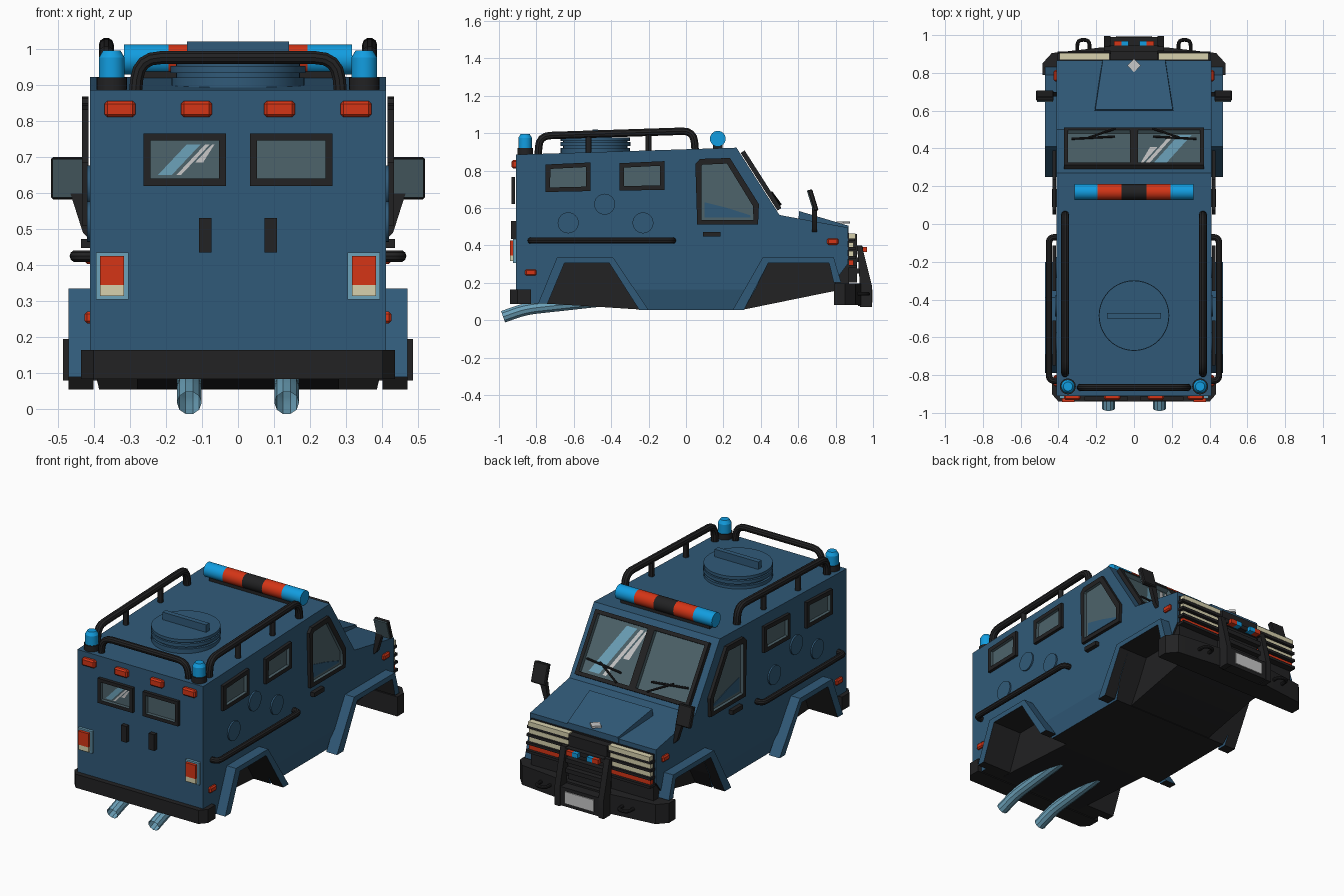
import bpy, bmesh, math
from mathutils import Vector, Matrix

if "Cube" in bpy.data.objects:
    bpy.data.objects.remove(bpy.data.objects["Cube"])

def mat(name, r, g, b):
    m = bpy.data.materials.new(name)
    m.diffuse_color = (r, g, b, 1)
    m.use_nodes = True
    m.node_tree.nodes["Principled BSDF"].inputs["Base Color"].default_value = m.diffuse_color
    return m

BLUE = mat("body_blue", 0.030, 0.102, 0.190)
BLACK = mat("trim_black", 0.016, 0.016, 0.017)
RED = mat("lamp_red", 0.66, 0.035, 0.008)
LAMP = mat("lamp_blue", 0.006, 0.34, 0.75)
CREAM = mat("lamp_cream", 0.68, 0.64, 0.42)
STEEL = mat("steel_blue", 0.15, 0.36, 0.49)
GLASS = mat("glass_grey", 0.075, 0.125, 0.145)
GREY = mat("light_grey", 0.58, 0.58, 0.58)

def finish(name, bm, *mats, recalc=True):
    if recalc:
        bmesh.ops.recalc_face_normals(bm, faces=bm.faces)
    me = bpy.data.meshes.new(name)
    bm.to_mesh(me)
    bm.free()
    for m in mats:
        me.materials.append(m)
    ob = bpy.data.objects.new(name, me)
    bpy.context.collection.objects.link(ob)
    return ob

def box(name, m, x, y, z, bevel=0, tilt=0):
    """Box from (lo, hi) ranges, optionally bevelled and tilted about x."""
    bm = bmesh.new()
    bmesh.ops.create_cube(bm, size=1)
    bmesh.ops.scale(bm, vec=(abs(x[1]-x[0]), y[1]-y[0], z[1]-z[0]), verts=bm.verts)
    if bevel:
        bmesh.ops.bevel(bm, geom=bm.edges[:], offset=bevel, segments=1, affect='EDGES')
    c = Vector((sum(x)/2, sum(y)/2, sum(z)/2))
    bm.transform(Matrix.Translation(c) @ Matrix.Rotation(tilt, 4, 'X'))
    return finish(name, bm, m)

def prism(name, pts, axis, lo, hi, m, under=None):
    """Extrude a 2D outline along an axis; 'under' colours downward faces."""
    def p(a, b, c):
        return {'x': (c, a, b), 'y': (a, c, b), 'z': (a, b, c)}[axis]
    bm = bmesh.new()
    A = [bm.verts.new(p(a, b, lo)) for a, b in pts]
    B = [bm.verts.new(p(a, b, hi)) for a, b in pts]
    bm.faces.new(A)
    bm.faces.new(B[::-1])
    for i in range(len(pts)):
        j = (i+1) % len(pts)
        bm.faces.new((A[i], A[j], B[j], B[i]))
    bmesh.ops.recalc_face_normals(bm, faces=bm.faces)
    if under:
        for f in bm.faces:
            f.material_index = int(f.normal.z < -0.1)
    return finish(name, bm, m, *([under] if under else []))

def cyl(name, m, c, r, h, axis='Z', n=24, r2=None):
    bm = bmesh.new()
    bmesh.ops.create_cone(bm, cap_ends=True, segments=n, radius1=r, radius2=r if r2 is None else r2, depth=h)
    rot = {'Z': Matrix(), 'X': Matrix.Rotation(math.pi/2, 4, 'Y'), 'Y': Matrix.Rotation(math.pi/2, 4, 'X')}[axis]
    bm.transform(Matrix.Translation(c) @ rot)
    return finish(name, bm, m)

def tube(name, m, pts, r, fillet=0.05, caps=True):
    """Round bar along a path with filleted corners."""
    P = [Vector(p) for p in pts]
    path = [P[0]]
    for a, b, c in zip(P, P[1:], P[2:]):
        s, e = b+(a-b).normalized()*fillet, b+(c-b).normalized()*fillet
        path += [s*(1-t)**2 + b*2*t*(1-t) + e*t*t for t in (0, .25, .5, .75, 1)]
    path.append(P[-1])
    cu = bpy.data.curves.new(name, 'CURVE')
    cu.dimensions = '3D'
    sp = cu.splines.new('POLY')
    sp.points.add(len(path)-1)
    for q, v in zip(sp.points, path):
        q.co = (*v, 1)
    cu.bevel_depth, cu.bevel_resolution, cu.use_fill_caps = r, 3, caps
    cu.materials.append(m)
    ob = bpy.data.objects.new(name, cu)
    bpy.context.collection.objects.link(ob)
    bpy.ops.object.select_all(action='DESELECT')
    ob.select_set(True)
    bpy.context.view_layer.objects.active = ob
    bpy.ops.object.convert(target='MESH')

def window(name, pts, out, t, d):
    """Glass pane with a raised black frame of width t and depth d."""
    bm = bmesh.new()
    f = bm.faces.new([bm.verts.new(p) for p in pts])
    f.normal_update()
    if f.normal.dot(Vector(out)) < 0:
        f.normal_flip()
        f.normal_update()
    n = f.normal.copy()
    bmesh.ops.translate(bm, verts=bm.verts, vec=n*0.004)
    ring = bmesh.ops.inset_individual(bm, faces=[f], thickness=t)['faces']
    for g in ring:
        g.material_index = 1
    ex = bmesh.ops.extrude_face_region(bm, geom=ring)['geom']
    bmesh.ops.translate(bm, verts=[v for v in ex if isinstance(v, bmesh.types.BMVert)], vec=n*d)
    bmesh.ops.delete(bm, geom=[g for g in ring if g.is_valid], context='FACES_ONLY')
    return finish(name, bm, GLASS, BLACK, recalc=False)

def stripes(name, bl, br, tl, out):
    """Diagonal reflections on a pane given three corners."""
    bl, br, tl = Vector(bl), Vector(br), Vector(tl)
    for m, u0, u1, v0, v1 in ((STEEL, .02, .26, 0, 1), (GREY, .34, .42, 0, 1), (GREY, .46, .6, .4, 1)):
        bm = bmesh.new()
        q = [(u0+.5*v0, v0), (u1+.5*v0, v0), (min(1, u1+.5*v1), v1), (u0+.5*v1, v1)]
        f = bm.faces.new([bm.verts.new(bl+(br-bl)*u+(tl-bl)*v+Vector(out)*0.007) for u, v in q])
        f.normal_update()
        if f.normal.dot(Vector(out)) < 0:
            f.normal_flip()
        finish(name, bm, m, recalc=False)

# Main body with wheel arches, tapered sill, dark underbody
prism("body", [(-.91, .09), (-.91, .885), (.27, .922), (.50, .562), (.865, .495), (.865, .30), (.79, .20),
      (.765, .305), (.44, .305), (.372, .165), (-.32, .165), (-.41, .305), (-.65, .305), (-.74, .09)],
      'x', -.41, .41, BLUE, BLACK)
bm = bmesh.new()
sill = [[bm.verts.new((sx*w, y, z)) for sx, y in ((-1, a), (1, a), (1, b), (-1, b))]
        for w, z, a, b in ((.385, .055, -.25, .31), (.41, .165, -.32, .372))]
for f in (sill[0], sill[1]):
    bm.faces.new(f)
for i in range(4):
    bm.faces.new((sill[0][i], sill[0][i-1], sill[1][i-1], sill[1][i]))
bmesh.ops.recalc_face_normals(bm, faces=bm.faces)
for f in bm.faces:
    f.material_index = int(abs(f.normal.x) < .5)
finish("sill", bm, BLUE, BLACK)
prism("underbody", [(-.90, .092), (-.75, .088), (-.45, .07), (-.25, .057), (.31, .057), (.79, .155), (.86, .2),
      (.86, .315), (-.90, .315)], 'x', -.28, .28, BLACK)

# Raised bonnet centre and ornament plate
bm = bmesh.new()
lo = [bm.verts.new(p) for p in ((-.21, .60, .52), (.21, .60, .52), (.17, .868, .47), (-.17, .868, .47))]
hi = [bm.verts.new(p) for p in ((-.205, .605, .583), (.205, .605, .583), (.165, .868, .505), (-.165, .868, .505))]
bm.faces.new(hi)
for i in range(4):
    bm.faces.new((lo[i-1], lo[i], hi[i], hi[i-1]))
bm.faces.new(lo)
finish("bonnet_bulge", bm, BLUE)
cyl("bonnet_plate", GREY, (0, .84, .522), .036, .012, n=4)

# Windscreen panes and wipers on the sloped front
def screen(x, t, off=0):
    return (x, .285+.205*t+.84*off, .898-.321*t+.54*off)
for s in (1, -1):
    window("windscreen", [screen(0, .02), screen(s*.37, .02), screen(s*.37, .98), screen(0, .98)], (0, 1, .6), .03, .025)
    tube("wiper", BLACK, [screen(s*.10, .93, .035), screen(s*.24, .72, .03)], .006)
    tube("wiper_blade", BLACK, [screen(s*.10, .78, .022), screen(s*.33, .72, .022)], .006)
stripes("windscreen_reflection", screen(.31, .88), screen(.03, .88), screen(.31, .12), (0, .84, .54))

# Rear windows, handles and lamps
for s in (1, -1):
    window("rear_window", [(s*.033, -.91, .62), (s*.262, -.91, .62), (s*.262, -.91, .765), (s*.033, -.91, .765)], (0, -1, 0), .028, .02)
    box("rear_handle", BLACK, (s*.073, s*.108), (-.935, -.90), (.435, .53))
    for x in (.115, .327):
        box("rear_top_lamp", RED, (s*x-.043, s*x+.043), (-.932, -.90), (.81, .855), .008)
    box("tail_lamp_housing", STEEL, (s*.304, s*.394), (-.925, -.90), (.305, .435))
    box("tail_lamp_red", RED, (s*.316, s*.382), (-.942, -.92), (.345, .425))
    box("tail_lamp_cream", CREAM, (s*.316, s*.382), (-.940, -.92), (.315, .345))
stripes("rear_reflection", (-.225, -.91, .65), (-.065, -.91, .65), (-.225, -.91, .735), (0, -1, 0))

# Parts repeated on both sides
for s in (1, -1):
    X = s*.41
    side = (s, 0, 0)
    window("door_window", [(X, y, z) for y, z in ((.06, .51), (.05, .835), (.075, .862), (.235, .867), (.39, .62), (.385, .51))], side, .034, .018)
    prism("door_window_tint", [(.10, .55), (.10, .63), (.22, .60), (.345, .56), (.345, .55)], 'x', s*.412, s*.417, BLUE)
    for y, dz in ((-.63, 0), (-.235, .007)):
        window("side_window", [(X, y-.12, .685+dz), (X, y+.12, .69+dz), (X, y+.12, .843+dz), (X, y-.12, .832+dz)], side, .034, .018)
    for y, z in ((-.63, .52), (-.435, .62), (-.23, .52)):
        cyl("side_port", BLUE, (s*.412, y, z), .056, .014, 'X')
    box("door_handle", BLACK, (s*.40, s*.435), (.09, .185), (.447, .472))
    tube("side_rail", BLACK, [(s*.40, -.83, .425), (s*.45, -.83, .425), (s*.45, -.07, .425), (s*.40, -.07, .425)], .017, .03)
    for y, z in ((-.83, .255), (.785, .42)):
        box("side_marker", RED, (s*.40, s*.425), (y-.03, y+.03), (z-.017, z+.017), .007)
    # wheel arch flares
    prism("rear_flare", [(-.79, .09), (-.69, .335), (-.39, .335), (-.20, .055), (-.25, .055), (-.41, .305), (-.65, .305), (-.74, .09)],
          'x', s*.40, s*.47, BLUE, BLACK)
    prism("front_flare", [(.25, .055), (.41, .335), (.79, .335), (.83, .20), (.79, .20), (.765, .305), (.44, .305), (.31, .055)],
          'x', s*.40, s*.47, BLUE, BLACK)
    # mirrors
    prism("mirror_arm", [(s*.405, .465), (s*.43, .49), (s*.465, .60), (s*.425, .60)], 'y', .675, .70, BLACK)
    box("mirror", BLACK, (s*.425, s*.518), (.668, .692), (.582, .70), .005, .3)
    box("mirror_glass", GLASS, (s*.430, s*.514), (.662, .670), (.586, .696), 0, .3)
    # roof rails, beacons and exhausts
    x = s*.365
    tube("roof_rail", BLACK, [(x, -.79, .88), (x, -.785, .985), (x, .04, 1.012), (x, .05, .90)], .021, .06)
    for y in (-.52, -.20):
        cyl("roof_rail_post", BLACK, (x, y, .945), .016, .10, n=12)
    cyl("beacon_base", BLACK, (s*.35, -.86, .902), .042, .036)
    cyl("beacon", LAMP, (s*.35, -.86, .945), .036, .06)
    cyl("beacon_cap", LAMP, (s*.35, -.86, .985), .036, .02, r2=.024)
    tube("exhaust", STEEL, [(s*.135, -.45, .105), (s*.135, -.86, .06), (s*.135, -.978, .018)], .034, .06, caps=False)
    # grille lamps with black louvres
    xr = (s*.13, s*.395)
    for i in range(4):
        z = .29+.047*i
        box("grille_lamp", RED if i == 0 else CREAM, xr, (.86, .895 + .01*(i == 3)), (z+.006, z+.032))
        box("grille_louvre", BLACK, (s*.12, s*.405), (.86, .912-.003*i), (z-.009, z+.006))
    # bull bar uprights, strobes, towing rings
    prism("bull_bar", [(.915, .40), (.94, .40), (.995, .18), (.995, .07), (.93, .07), (.93, .18)], 'x', s*.125, s*.16, BLACK)
    box("strobe_blue", LAMP, (s*.03, s*.065), (.93, .968), (.365, .392))
    box("strobe_red", RED, (s*.065, s*.105), (.93, .968), (.365, .392))
    tube("towing_ring", BLACK, [(s*.235, .90, .14), (s*.235, .975, .14), (s*.30, .975, .14), (s*.30, .90, .14)], .010, .03)

# Front fascia, grille, bumpers and blank plate
box("front_fascia", BLACK, (-.40, .40), (.80, .872), (.19, .468))
box("grille_block", BLACK, (-.125, .125), (.86, .915), (.20, .46))
for z in (.25, .31, .37):
    box("bull_bar_cross", BLACK, (-.13, .13), (.915, .945), (z, z+.025))
half = [(.485, .79), (.485, .85), (.435, .905), (.17, .935)]
prism("front_bumper", half + [(-a, b) for a, b in half[::-1]], 'z', .08, .195, BLACK)
box("bumper_centre", BLACK, (-.135, .135), (.92, .99), (.075, .185))
box("blank_plate", GREY, (-.095, .095), (.988, .996), (.095, .165))
half = [(.435, -.83), (.435, -.90), (.40, -.94)]
prism("rear_bumper", half + [(-a, b) for a, b in half[::-1]], 'z', .085, .165, BLACK)

# Roof hatch, rear roof rail and light bar
for r, z, h in ((.185, .905, .03), (.172, .925, .03), (.187, .942, .02), (.172, .955, .02), (.185, .967, .018)):
    cyl("roof_hatch", BLUE, (0, -.485, z), r, h, n=40)
box("hatch_handle", BLUE, (-.142, .142), (-.50, -.47), (.96, 1.02))
tube("rear_roof_rail", BLACK, [(-.285, -.865, .87), (-.275, -.865, .975), (.275, -.865, .975), (.285, -.865, .87)], .019, .06)
box("light_bar_base", BLACK, (-.29, .29), (.145, .195), (.91, .95))
cyl("light_bar_centre", BLACK, (0, .17, .97), .042, .13, 'X')
for s in (1, -1):
    cyl("light_bar_red", RED, (s*.1285, .17, .97), .042, .127, 'X')
    cyl("light_bar_blue", LAMP, (s*.254, .17, .97), .042, .124, 'X')

# Smooth round parts, keep hard edges
bpy.ops.object.select_all(action='SELECT')
bpy.context.view_layer.objects.active = bpy.data.objects["body"]
bpy.ops.object.shade_smooth_by_angle(angle=math.radians(30))
